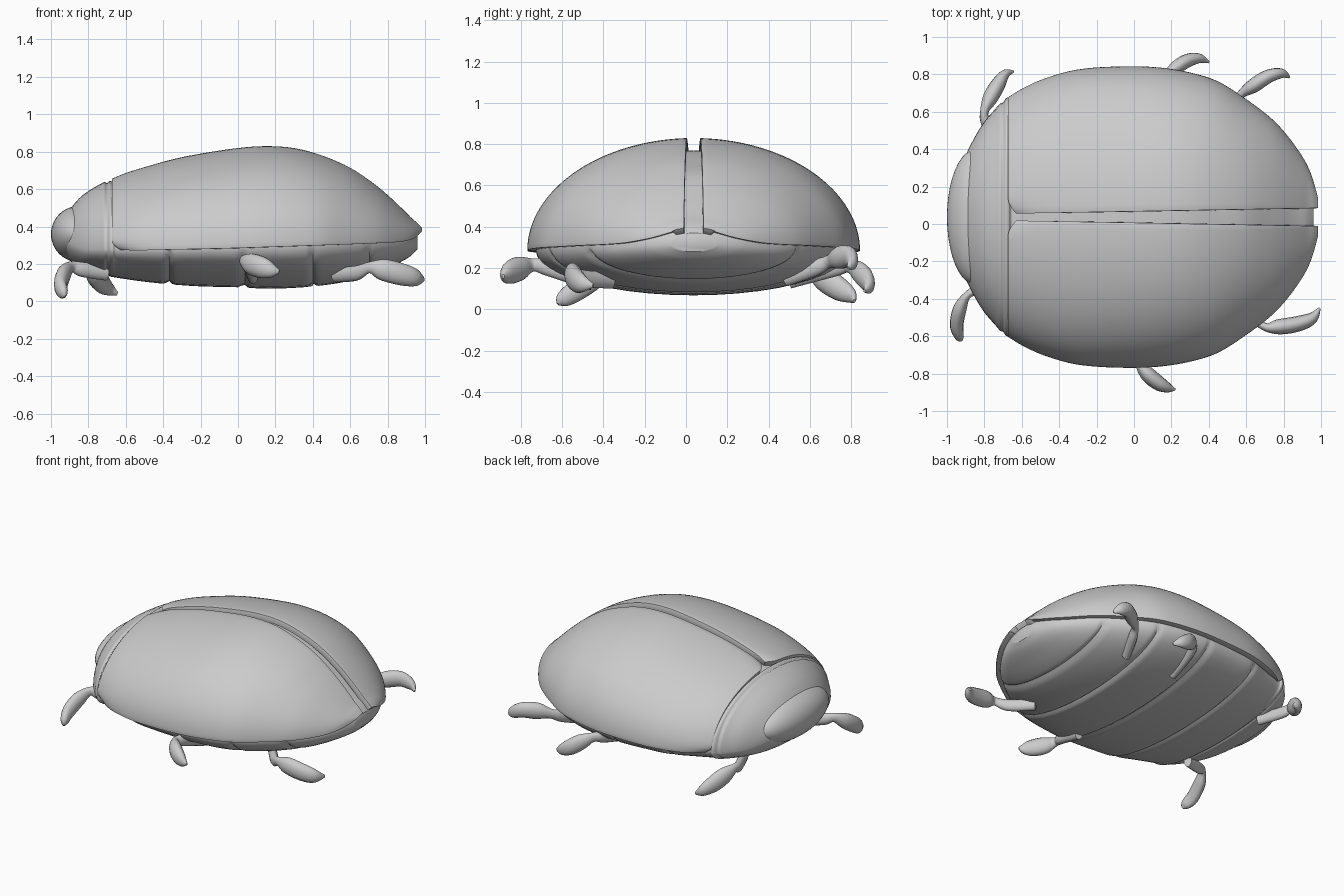
import bpy, math
from mathutils import Vector

YC = 0.037   # body centre line
SIDES = 44


def smooth_path(pts, n):
    """Catmull-Rom resampling of tuples of any length."""
    out = []
    for i in range(len(pts) - 1):
        p0, p1, p2 = pts[max(i - 1, 0)], pts[i], pts[i + 1]
        p3 = pts[min(i + 2, len(pts) - 1)]
        for k in range(n):
            t = k / n
            out.append(tuple(0.5 * (2 * b + (c - a) * t + (2 * a - 5 * b + 4 * c - d) * t * t
                                    + (3 * b - a - 3 * c + d) * t ** 3)
                             for a, b, c, d in zip(p0, p1, p2, p3)))
    out.append(tuple(pts[-1]))
    return out


def make_object(name, verts, faces, angle=40):
    me = bpy.data.meshes.new(name)
    me.from_pydata(verts, [], faces)
    me.update()
    ob = bpy.data.objects.new(name, me)
    bpy.context.collection.objects.link(ob)
    bpy.ops.object.select_all(action='DESELECT')
    bpy.context.view_layer.objects.active = ob
    ob.select_set(True)
    bpy.ops.object.shade_smooth_by_angle(angle=math.radians(angle))
    return ob


def tube(name, rings):
    """Closed skin over equally sized rings, capped at both ends."""
    n, m = len(rings[0]), len(rings)
    verts = [v for r in rings for v in r]
    faces = [(i * n + j, i * n + (j + 1) % n, (i + 1) * n + (j + 1) % n, (i + 1) * n + j)
             for i in range(m - 1) for j in range(n)]
    faces += [tuple(reversed(range(n))), tuple(range((m - 1) * n, m * n))]
    return make_object(name, verts, faces)


# Body: pronotum, abdomen and grooved belly (x, half width, top, waist, bottom)
body = [
    (-0.94, 0.22, 0.43, 0.33, 0.27), (-0.90, 0.33, 0.49, 0.31, 0.22),
    (-0.85, 0.43, 0.55, 0.29, 0.18), (-0.80, 0.51, 0.59, 0.28, 0.16),
    (-0.74, 0.58, 0.625, 0.28, 0.145), (-0.70, 0.625, 0.645, 0.28, 0.135),
    (-0.67, 0.64, 0.64, 0.28, 0.13), (-0.64, 0.635, 0.62, 0.28, 0.125),
    (-0.50, 0.68, 0.665, 0.28, 0.105), (-0.35, 0.735, 0.70, 0.28, 0.09),
    (-0.20, 0.755, 0.735, 0.285, 0.08), (0.0, 0.765, 0.76, 0.285, 0.075),
    (0.15, 0.755, 0.77, 0.29, 0.068), (0.30, 0.73, 0.755, 0.29, 0.072),
    (0.45, 0.68, 0.71, 0.295, 0.085), (0.60, 0.59, 0.65, 0.30, 0.11),
    (0.75, 0.47, 0.54, 0.30, 0.155), (0.85, 0.35, 0.46, 0.30, 0.20),
    (0.92, 0.23, 0.41, 0.31, 0.24), (0.96, 0.11, 0.37, 0.315, 0.28)]
rings = []
for x, w, zt, zm, zb in smooth_path(body, 9):
    belly = sum(0.018 * math.exp(-((x - g) / 0.014) ** 2) for g in (-0.37, 0.03, 0.40, 0.70))
    rim = 0.012 * math.exp(-((x + 0.70) / 0.010) ** 2)
    ring = []
    for j in range(SIDES):
        a = 2 * math.pi * j / SIDES
        c, s = math.cos(a), math.sin(a)
        cut = rim + (belly if s < 0 else 0)
        y = YC + (w - cut) * c
        h = (zt - zm) if s > 0 else (zm - zb)
        ring.append((x, y, zm + (h - cut) * s))
    rings.append(ring)
tube("body", rings)

# Head: rounded dome set into the front of the pronotum
bpy.ops.mesh.primitive_uv_sphere_add(segments=40, ring_count=24, location=(-0.85, YC, 0.36))
head = bpy.context.object
head.name = "head"
head.scale = (0.15, 0.36, 0.15)
bpy.ops.object.shade_smooth()

# Wing cases (x, half width, top, lower edge)
shell = [
    (-0.675, 0.645, 0.66, 0.275), (-0.60, 0.69, 0.69, 0.273), (-0.50, 0.735, 0.72, 0.273),
    (-0.35, 0.78, 0.76, 0.277), (-0.20, 0.80, 0.79, 0.28), (0.0, 0.806, 0.82, 0.285),
    (0.15, 0.798, 0.83, 0.29), (0.30, 0.773, 0.82, 0.295), (0.45, 0.725, 0.78, 0.30),
    (0.60, 0.63, 0.715, 0.305), (0.72, 0.54, 0.635, 0.31), (0.80, 0.46, 0.57, 0.313),
    (0.88, 0.355, 0.495, 0.32), (0.93, 0.27, 0.445, 0.333), (0.96, 0.19, 0.42, 0.35),
    (0.983, 0.105, 0.395, 0.375)]


def wing_case(name, side):
    rows, n = smooth_path(shell, 4), 32
    verts, faces = [], []
    for x, w, zt, zb in rows:
        gap = 0.018 + 0.03 * (x + 0.68) / 1.66
        a0 = math.asin(gap / w)
        for j in range(n + 1):
            t = j / n
            a = a0 + (math.pi / 2 - a0) * t
            edge = max(0, 1 - min(t, 1 - t) / 0.09) ** 2
            shift = 0.045 * edge * math.exp(-(x + 0.675) / 0.12)
            verts.append((x + shift, YC + side * w * math.sin(a), zb + (zt - zb) * math.cos(a)))
    for i in range(len(rows) - 1):
        for j in range(n):
            f = (i * (n + 1) + j, (i + 1) * (n + 1) + j,
                 (i + 1) * (n + 1) + j + 1, i * (n + 1) + j + 1)
            faces.append(f if side > 0 else f[::-1])
    ob = make_object(name, verts, faces)
    sol = ob.modifiers.new("thickness", 'SOLIDIFY')
    sol.thickness, sol.offset = 0.04, -1
    bev = ob.modifiers.new("soft_edge", 'BEVEL')
    bev.width, bev.segments = 0.008, 2
    bev.limit_method, bev.angle_limit = 'ANGLE', math.radians(50)


wing_case("left_wing_case", 1)
wing_case("right_wing_case", -1)


# Legs: bent tapered tubes (x, y, z, radius), a little taller than wide
def leg(name, pts):
    path = smooth_path(pts, 6)
    rings = []
    for i, p in enumerate(path):
        t = Vector(path[min(i + 1, len(path) - 1)][:3]) - Vector(path[max(i - 1, 0)][:3])
        u = t.normalized().cross(Vector((0, 0, 1))).normalized()
        v = u.cross(t.normalized())
        c = Vector(p[:3])
        rings.append([tuple(c + p[3] * (0.8 * u * math.cos(k * math.pi / 7)
                                        + 1.15 * v * math.sin(k * math.pi / 7)))
                      for k in range(14)])
    tube(name, rings)


leg("right_front_leg", [
    (-0.70, -0.30, 0.15, 0.035), (-0.83, -0.35, 0.17, 0.035), (-0.89, -0.38, 0.185, 0.026),
    (-0.93, -0.45, 0.145, 0.045), (-0.948, -0.54, 0.085, 0.045),
    (-0.935, -0.60, 0.045, 0.032), (-0.925, -0.62, 0.025, 0.008)])
leg("left_front_leg", [
    (-0.72, 0.38, 0.16, 0.035), (-0.79, 0.54, 0.17, 0.035), (-0.80, 0.60, 0.18, 0.028),
    (-0.77, 0.67, 0.145, 0.05), (-0.73, 0.74, 0.10, 0.05),
    (-0.69, 0.80, 0.065, 0.032), (-0.645, 0.815, 0.04, 0.008)])
leg("right_middle_leg", [
    (0.08, -0.45, 0.13, 0.035), (0.05, -0.66, 0.20, 0.036), (0.03, -0.74, 0.215, 0.028),
    (0.07, -0.80, 0.20, 0.05), (0.13, -0.85, 0.18, 0.05),
    (0.18, -0.875, 0.165, 0.034), (0.22, -0.885, 0.16, 0.008)])
leg("left_middle_leg", [
    (0.10, 0.50, 0.14, 0.035), (0.13, 0.72, 0.20, 0.036), (0.17, 0.79, 0.21, 0.028),
    (0.23, 0.84, 0.18, 0.045), (0.29, 0.875, 0.14, 0.045),
    (0.35, 0.885, 0.11, 0.032), (0.40, 0.865, 0.09, 0.008)])
leg("right_rear_leg", [
    (0.52, -0.36, 0.14, 0.035), (0.63, -0.49, 0.15, 0.035), (0.70, -0.55, 0.18, 0.026),
    (0.77, -0.55, 0.17, 0.05), (0.87, -0.535, 0.145, 0.052),
    (0.95, -0.505, 0.125, 0.04), (0.993, -0.45, 0.115, 0.008)])
leg("left_rear_leg", [
    (0.47, 0.48, 0.15, 0.035), (0.53, 0.62, 0.20, 0.036), (0.57, 0.69, 0.23, 0.028),
    (0.64, 0.74, 0.25, 0.048), (0.72, 0.79, 0.255, 0.045),
    (0.79, 0.805, 0.225, 0.032), (0.83, 0.785, 0.20, 0.008)])
